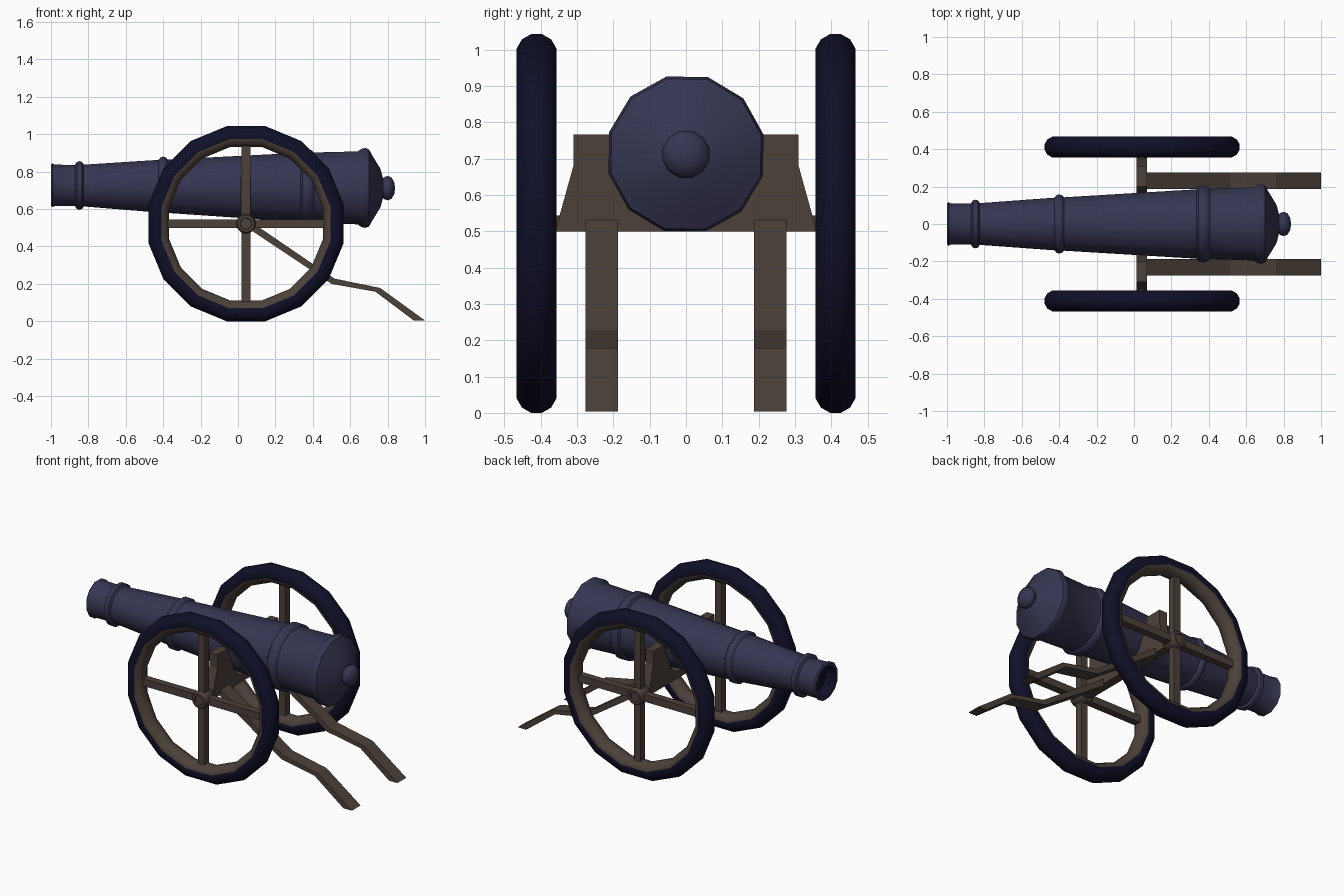
import bpy, bmesh, math
from mathutils import Vector, Matrix

if "Cube" in bpy.data.objects:
    bpy.data.objects.remove(bpy.data.objects["Cube"])


def material(name, rgb):
    m = bpy.data.materials.new(name)
    m.diffuse_color = (*rgb, 1)
    m.use_nodes = True
    m.node_tree.nodes["Principled BSDF"].inputs["Base Color"].default_value = m.diffuse_color
    return m


IRON = material("blue_iron", (0.036, 0.036, 0.085))
WOOD = material("brown_wood", (0.073, 0.053, 0.042))
DARK = material("dark_tyre", (0.005, 0.005, 0.022))


def finish(name, bm, mats, smooth=None):
    bmesh.ops.recalc_face_normals(bm, faces=bm.faces)
    me = bpy.data.meshes.new(name)
    bm.to_mesh(me)
    bm.free()
    for m in mats:
        me.materials.append(m)
    ob = bpy.data.objects.new(name, me)
    bpy.context.collection.objects.link(ob)
    if smooth:
        bpy.ops.object.select_all(action='DESELECT')
        ob.select_set(True)
        bpy.context.view_layer.objects.active = ob
        bpy.ops.object.shade_smooth_by_angle(angle=math.radians(smooth))
    return ob


def lathe(profile, n, place, closed=False, phase=0.0):
    """Spin (along, radius) points; place(along, a, b) gives the position."""
    bm = bmesh.new()
    rings = []
    for s, r in profile:
        if r == 0:
            rings.append([bm.verts.new(place(s, 0, 0))] * n)
        else:
            rings.append([bm.verts.new(place(s, r * math.cos(phase + math.tau * i / n),
                                             r * math.sin(phase + math.tau * i / n)))
                          for i in range(n)])
    pairs = list(zip(rings, rings[1:]))
    if closed:
        pairs.append((rings[-1], rings[0]))
    for a, b in pairs:
        for i in range(n):
            j = (i + 1) % n
            bm.faces.new(list(dict.fromkeys((a[i], a[j], b[j], b[i]))))
    return bm


def slab(name, outline, to3d, lo, hi):
    """Extruded 2D outline."""
    bm = bmesh.new()
    f = bm.faces.new([bm.verts.new(to3d(u, v, lo)) for u, v in outline])
    move = Vector(to3d(0, 0, hi)) - Vector(to3d(0, 0, lo))
    ext = bmesh.ops.extrude_face_region(bm, geom=[f])["geom"]
    bmesh.ops.translate(bm, vec=move, verts=[v for v in ext if isinstance(v, bmesh.types.BMVert)])
    return finish(name, bm, [WOOD])


# Barrel: bore, muzzle, reinforcing rings, breech and knob in one profile
barrel_profile = [
    (-0.93, 0), (-0.93, 0.088), (-0.998, 0.095), (-1.0, 0.112), (-0.992, 0.121), (-0.98, 0.114),
    (-0.872, 0.113), (-0.862, 0.13), (-0.848, 0.134), (-0.834, 0.13), (-0.825, 0.115),
    (-0.425, 0.145), (-0.415, 0.158), (-0.40, 0.163), (-0.385, 0.158), (-0.375, 0.147),
    (0.335, 0.191), (0.345, 0.205), (0.37, 0.211), (0.395, 0.205), (0.405, 0.193),
    (0.64, 0.201), (0.66, 0.215), (0.68, 0.22), (0.70, 0.213), (0.715, 0.185),
    (0.762, 0.105), (0.775, 0.055), (0.785, 0.062), (0.80, 0.067), (0.82, 0.059),
    (0.835, 0.034), (0.84, 0)]
bm = lathe(barrel_profile, 12,
           lambda s, a, b: (s, a, b + 0.7185 - 0.0085 * s), phase=math.radians(14))
for f in bm.faces:
    c = f.calc_center_median()
    if c.x < -0.92 and math.hypot(c.y, c.z - 0.727) < 0.091:
        f.material_index = 1
finish("barrel", bm, [IRON, DARK], 40)

# Wheels
WX, WZ, WY = 0.043, 0.5215, 0.4115


def wheel_place(y0):
    return lambda s, a, b: (WX + a, y0 + s, WZ + b)


for side, tag in ((-1, "front"), (1, "back")):
    y0 = side * WY
    # Tyre with wooden inner rim: 12-sided section swept round 16 sides
    k = 1 / math.cos(math.pi / 16)
    m = 0.055 / math.cos(math.pi / 12)
    section = [(m * math.sin(t), (0.4665 + m * math.cos(t)) * k)
               for t in (math.tau * (i + 0.5) / 12 for i in range(12))]
    bm = lathe(section, 16, wheel_place(y0), closed=True, phase=math.pi / 16)
    for f in bm.faces:
        c = f.calc_center_median()
        f.material_index = int(math.hypot(c.x - WX, c.z - WZ) < 0.46)
    finish(tag + "_tyre", bm, [DARK, WOOD], 35)

    # Two crossing bars make four spokes
    for word, size in (("upright", (0.046, 0.046, 0.86)), ("level", (0.86, 0.046, 0.046))):
        bm = bmesh.new()
        bmesh.ops.create_cube(bm, size=1, matrix=Matrix.Translation((WX, y0, WZ)) @ Matrix.Diagonal((*size, 1)))
        finish(f"{tag}_{word}_spokes", bm, [WOOD])

    # Hub ring with recessed centre
    hub = [(-0.04, 0), (-0.04, 0.03), (-0.05, 0.032), (-0.05, 0.046), (-0.04, 0.053),
           (0.04, 0.053), (0.05, 0.046), (0.05, 0.032), (0.04, 0.03), (0.04, 0)]
    finish(tag + "_hub", lathe(hub, 12, wheel_place(y0)), [WOOD], 35)

    # Trail leg bending down to the ground
    trail = [(0.05, 0.545), (0.515, 0.228), (0.76, 0.178), (1.0, 0.004),
             (0.94, 0.004), (0.735, 0.158), (0.5, 0.2), (0.05, 0.5)]
    slab(tag + "_trail", trail, lambda u, v, w: (u, w, v), side * 0.187, side * 0.276)

# Axle
axle = [(-0.42, 0), (-0.42, 0.022), (0.42, 0.022), (0.42, 0)]
finish("axle", lathe(axle, 12, wheel_place(0)), [WOOD], 35)

# Bolster: cross beam with two cheeks cradling the barrel
half = [(0.36, 0.5), (0.31, 0.68), (0.31, 0.767), (0.2, 0.767), (0.172, 0.68), (0.13, 0.59), (0.07, 0.545)]
outline = half + [(-y, z) for y, z in reversed(half)]
slab("bolster", outline, lambda u, v, w: (w, u, v), 0.014, 0.07)
